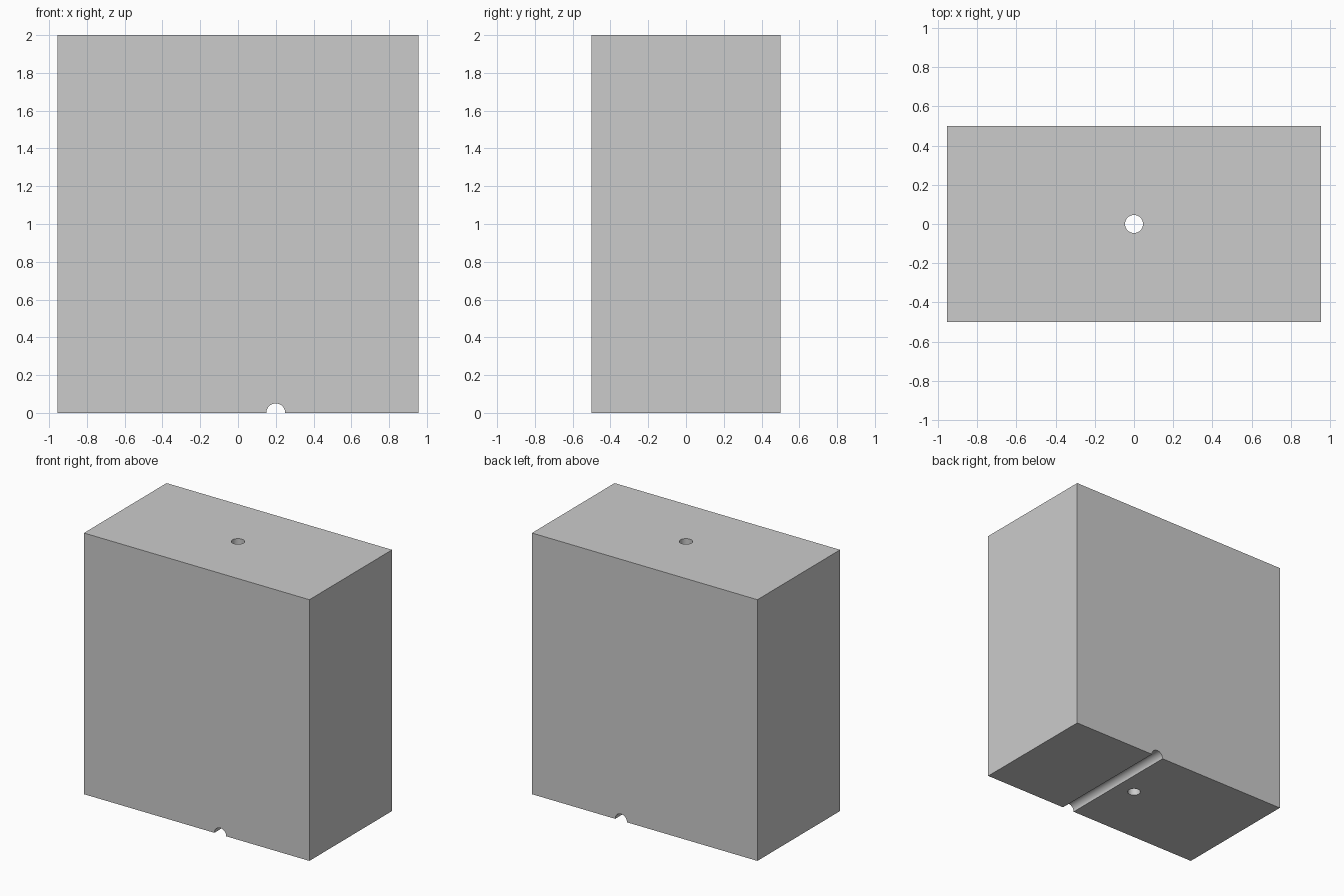
import bpy
from math import pi

if "Cube" in bpy.data.objects:
    bpy.data.objects.remove(bpy.data.objects["Cube"])

W, D, H = 1.91, 1.0, 2.0

# Main block
bpy.ops.mesh.primitive_cube_add(size=1, location=(0, 0, H / 2))
block = bpy.context.object
block.name = "block"
block.scale = (W, D, H)
bpy.ops.object.transform_apply(location=True, rotation=True, scale=True)


def cut(name, radius, length, location, rotation=(0, 0, 0)):
    """Subtract a round bore from the block."""
    bpy.ops.mesh.primitive_cylinder_add(vertices=48, radius=radius, depth=length,
                                        location=location, rotation=rotation)
    cutter = bpy.context.object
    cutter.name = name
    cutter.hide_render = True
    bpy.context.view_layer.objects.active = block
    mod = block.modifiers.new(name, 'BOOLEAN')
    mod.operation = 'DIFFERENCE'
    mod.solver = 'EXACT'
    mod.object = cutter
    bpy.ops.object.modifier_apply(modifier=mod.name)
    bpy.data.objects.remove(cutter, do_unlink=True)


# Vertical through hole
cut("centre_hole", 0.046, H + 0.4, (0, 0, H / 2))
# Half-round groove across the underside
cut("underside_groove", 0.05, D + 0.4, (0.2, 0, 0), (pi / 2, 0, 0))

# Smooth bores, sharp block edges
bpy.ops.object.select_all(action='DESELECT')
block.select_set(True)
bpy.context.view_layer.objects.active = block
bpy.ops.object.shade_smooth_by_angle(angle=pi / 6)
